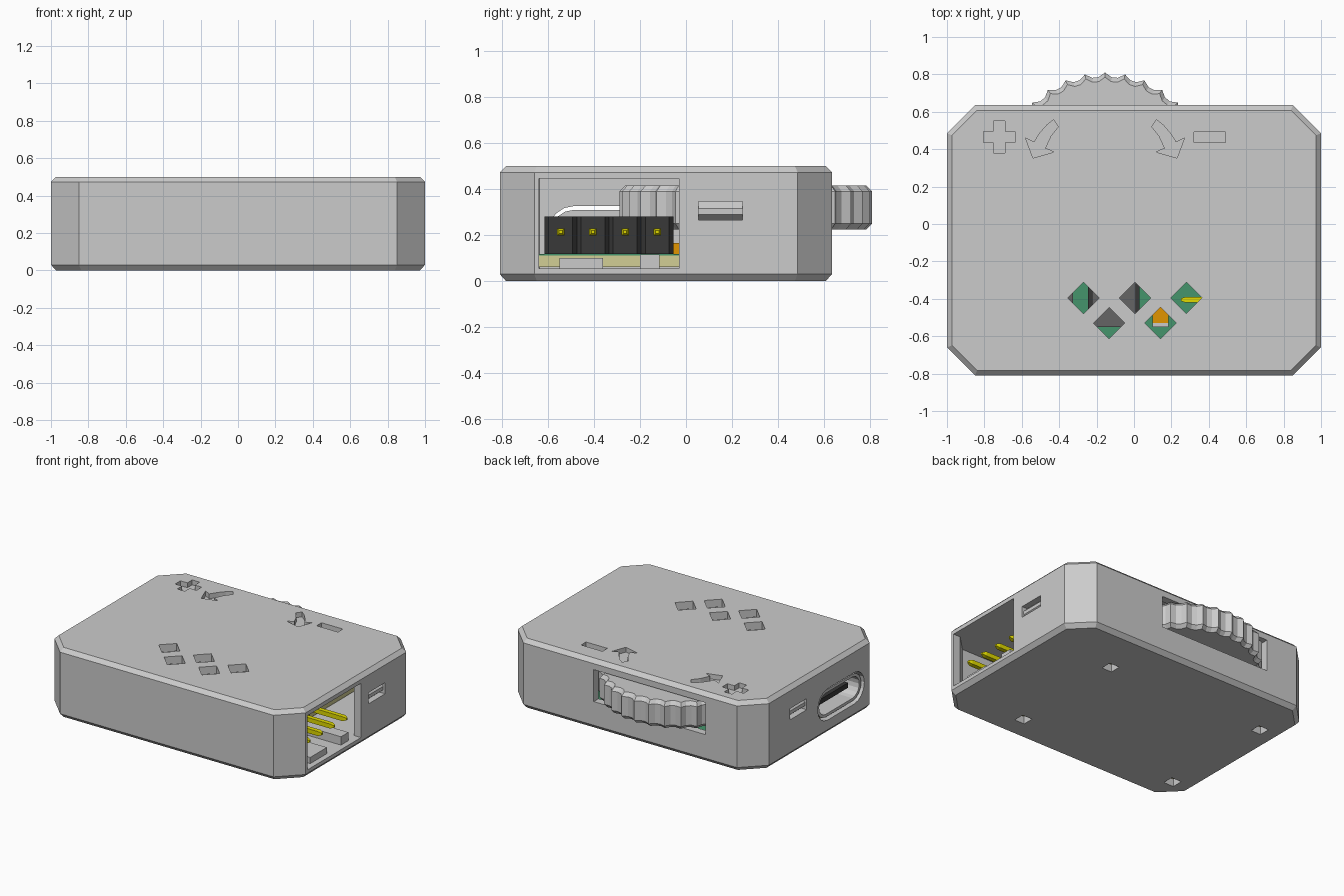
import bpy, bmesh
from math import sin, cos, pi

if "Cube" in bpy.data.objects:
    bpy.data.objects.remove(bpy.data.objects["Cube"])


def material(name, rgb):
    m = bpy.data.materials.new(name)
    m.diffuse_color = (*rgb, 1)
    m.use_nodes = True
    m.node_tree.nodes["Principled BSDF"].inputs["Base Color"].default_value = m.diffuse_color
    return m


GREEN = material("board_green", (0.06, 0.3, 0.15))
PALE = material("board_edge", (0.65, 0.62, 0.3))
YELLOW = material("pin_yellow", (0.75, 0.7, 0.0))
BLACK = material("plastic_black", (0.04, 0.04, 0.04))
DARK = material("chip_grey", (0.13, 0.13, 0.13))
ORANGE = material("orange", (0.75, 0.3, 0.0))
SILVER = material("silver", (0.7, 0.7, 0.7))


def loft(name, rings, mat=None):
    """Skin a stack of equal-length point rings and cap both ends."""
    bm = bmesh.new()
    vs = [[bm.verts.new(p) for p in r] for r in rings]
    n = len(vs[0])
    for a, b in zip(vs, vs[1:]):
        for i in range(n):
            j = (i + 1) % n
            bm.faces.new((a[i], a[j], b[j], b[i]))
    bm.faces.new(vs[0][::-1])
    bm.faces.new(vs[-1])
    bmesh.ops.recalc_face_normals(bm, faces=bm.faces)
    me = bpy.data.meshes.new(name)
    bm.to_mesh(me)
    bm.free()
    ob = bpy.data.objects.new(name, me)
    bpy.context.collection.objects.link(ob)
    if mat:
        me.materials.append(mat)
    return ob


def prism(name, pts, z0, z1, mat=None):
    return loft(name, [[(x, y, z) for x, y in pts] for z in (z0, z1)], mat)


def box(name, x, y, z, mat=None):
    return prism(name, [(x[0], y[0]), (x[1], y[0]), (x[1], y[1]), (x[0], y[1])], *z, mat)


def cut(target, cutter):
    mod = target.modifiers.new("cut", 'BOOLEAN')
    mod.operation = 'DIFFERENCE'
    mod.solver = 'EXACT'
    mod.object = cutter
    bpy.context.view_layer.objects.active = target
    bpy.ops.object.modifier_apply(modifier=mod.name)
    bpy.data.objects.remove(cutter)


def octagon(inset, z):
    x, y0, y1 = 1 - inset, -0.81 + inset, 0.635 - inset
    c = 0.15 - inset * 0.59
    return [(-x + c, y0, z), (x - c, y0, z), (x, y0 + c, z), (x, y1 - c, z),
            (x - c, y1, z), (-x + c, y1, z), (-x, y1 - c, z), (-x, y0 + c, z)]


def stadium(x, y, z, hy, hz, n=8):
    """Rounded-end outline in the yz plane."""
    pts = []
    for s in (1, -1):
        for i in range(n + 1):
            a = -pi / 2 + pi * i / n
            pts.append((x, y + s * (hy - hz + hz * cos(a)), z + s * hz * sin(a)))
    return pts


# hollow case with bevelled rims
case = loft("case", [octagon(0.027, 0), octagon(0, 0.03), octagon(0, 0.473), octagon(0.027, 0.5)])
cut(case, loft("cavity", [octagon(0.055, 0.055), octagon(0.055, 0.445)]))

# openings: pin bay, wheel slot, connector port
cut(case, box("bay_cut", (0.9, 1.1), (-0.64, -0.03), (0.0551, 0.4449)))
cut(case, box("wheel_cut", (-0.6, 0.29), (0.5, 0.7), (0.2, 0.43)))
cut(case, loft("port_cut", [stadium(x, -0.335, 0.213, 0.265, 0.113) for x in (-1.1, -0.9)]))

# clip windows with a sloped tab in each side wall
for s in (-1, 1):
    cut(case, box("clip_cut", sorted((s * 0.9, s * 1.1)), (0.055, 0.245), (0.265, 0.345)))
    loft("side_clip", [[(s * 0.93, y, 0.265), (s * 0.955, y, 0.265), (s * 0.985, y, 0.29),
                        (s * 0.985, y, 0.315), (s * 0.955, y, 0.345), (s * 0.93, y, 0.345)]
                       for y in (0.055, 0.245)])

# diamond light holes in the top
for x, y in ((-0.27, -0.395), (0.005, -0.395), (0.28, -0.395), (-0.133, -0.53), (0.142, -0.53)):
    r = 0.084
    cut(case, prism("diamond_cut", [(x + r, y), (x, y + r), (x - r, y), (x, y - r)], 0.4, 0.6))

# engraved plus, minus and mirrored direction arrows
MID = -0.155
a, b = 0.085, 0.03
plus = [(a, -b), (a, b), (b, b), (b, a), (-b, a), (-b, b),
        (-a, b), (-a, -b), (-b, -b), (-b, -a), (b, -a), (b, -b)]
cut(case, prism("plus_cut", [(x - 0.72, y + 0.465) for x, y in plus], 0.465, 0.6))
cut(case, box("minus_cut", (0.32, 0.49), (0.437, 0.493), (0.465, 0.6)))
arrow = [(-0.275, 0.557), (-0.25, 0.52), (-0.29, 0.47), (-0.32, 0.405), (-0.273, 0.385),
         (-0.385, 0.353), (-0.425, 0.46), (-0.38, 0.437), (-0.345, 0.49), (-0.31, 0.53)]
for s in (-1, 1):
    cut(case, prism("arrow_cut", [(MID - s * x, y) for x, y in arrow], 0.465, 0.6))

# square holes in the underside
for x in (-0.84, 0.43):
    for y in (-0.61, 0.275):
        cut(case, box("foot_cut", (x - 0.04, x + 0.04), (y - 0.04, y + 0.04), (-0.1, 0.1)))

# ribs on the floor of the pin bay
box("floor_rib_wide", (0.58, 0.96), (-0.55, -0.36), (0.05, 0.1))
box("floor_rib_narrow", (0.58, 0.96), (-0.2, -0.115), (0.05, 0.115))

# circuit board with pale core and green face
box("board_core", (-0.92, 0.56), (-0.68, 0.55), (0.06, 0.112), PALE)
box("board_face", (-0.92, 0.56), (-0.68, 0.55), (0.112, 0.117), GREEN)

# ridged thumb wheel and the encoder under it
TEETH = 32


def wheel_ring(k, z):
    pts = []
    for i in range(TEETH * 3):
        t = pi / 2 + 2 * pi * i / (TEETH * 3)
        r = (0.55 if i % 3 == 0 else 0.526) * k
        pts.append((MID + r * cos(t), 0.26 + r * sin(t), z))
    return pts


loft("thumb_wheel", [wheel_ring(0.955, 0.225), wheel_ring(1, 0.25),
                     wheel_ring(1, 0.39), wheel_ring(0.955, 0.415)])
box("encoder", (MID - 0.2, MID + 0.2), (0.06, 0.46), (0.117, 0.23), DARK)

# pin header: chamfered black blocks with pointed pins
for i in range(4):
    y, z = -0.545 + 0.14 * i, 0.213
    h, c = 0.07, 0.018
    prism("header_block", [(0.48, y - h + c), (0.48, y + h - c), (0.5, y + h), (0.6, y + h),
                           (0.62, y + h - c), (0.62, y - h + c), (0.6, y - h), (0.5, y - h)],
          0.117, 0.28, BLACK)
    loft("header_pin", [[(x, y - r, z - r), (x, y + r, z - r), (x, y + r, z + r), (x, y - r, z + r)]
                        for x, r in ((0.25, 0.007), (0.28, 0.016), (0.93, 0.016), (0.955, 0.007))],
         YELLOW)

# charging port: hollow shell with a tongue
loft("port_shell", [stadium(x, -0.335, 0.213, hy, hz) for x, hy, hz in
                    ((-0.58, 0.25, 0.096), (-0.985, 0.25, 0.096),
                     (-0.985, 0.228, 0.076), (-0.62, 0.228, 0.076))], SILVER)
box("port_tongue", (-0.94, -0.6), (-0.5, -0.17), (0.195, 0.231), BLACK)

# small board components
box("main_chip", (-0.225, 0.01), (-0.55, -0.3), (0.117, 0.16), DARK)
box("chip_legs", (-0.245, 0.03), (-0.54, -0.31), (0.117, 0.13), BLACK)
box("side_chip", (-0.44, -0.325), (-0.52, -0.28), (0.117, 0.17), DARK)
for x, y in ((0.142, -0.49), (0.3, -0.05)):
    box("capacitor", (x - 0.042, x + 0.042), (y - 0.04, y + 0.05), (0.117, 0.165), ORANGE)
    box("capacitor_end", (x - 0.042, x + 0.042), (y - 0.06, y - 0.04), (0.117, 0.165), SILVER)
